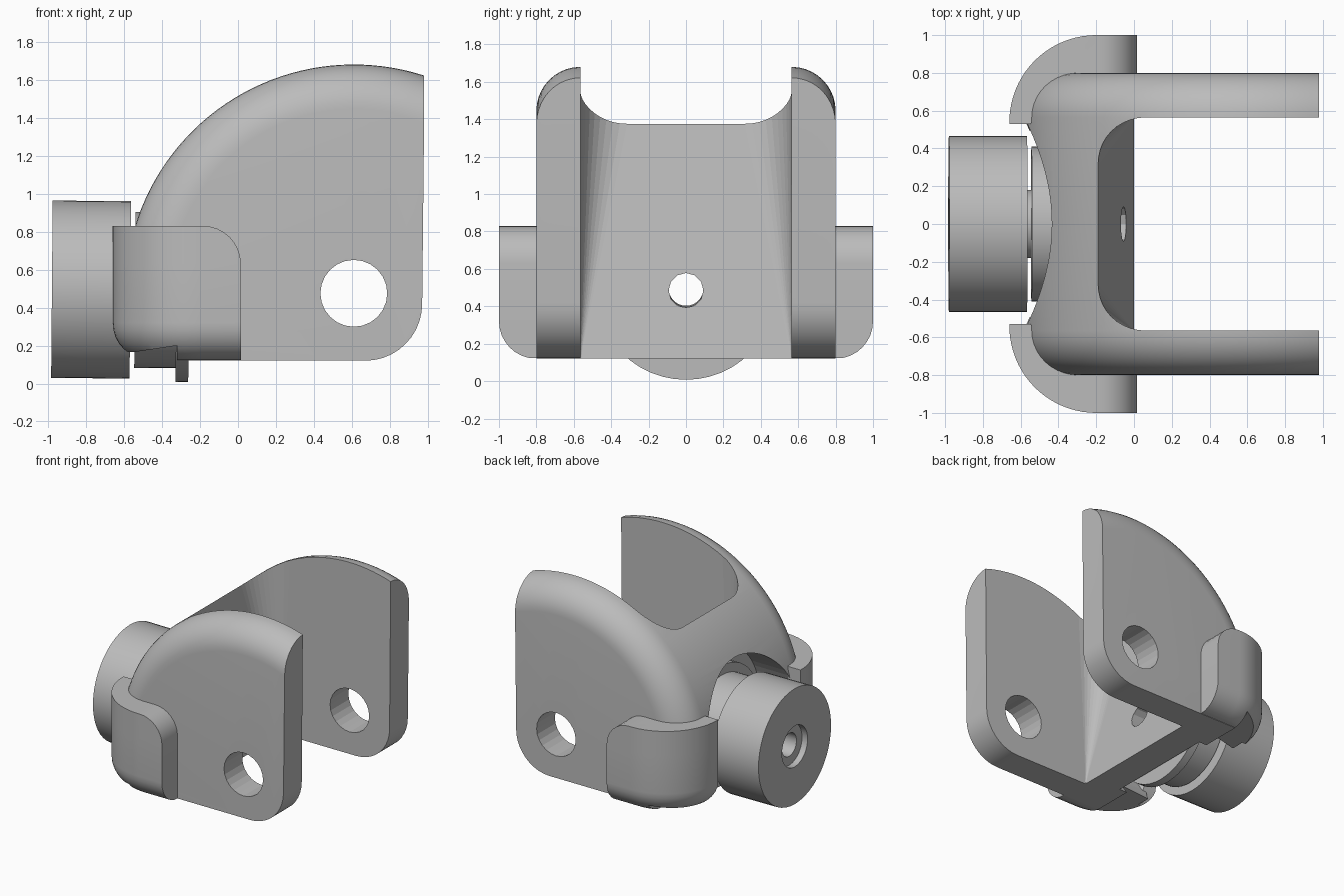
import bpy, bmesh
from math import sin, cos, pi, sqrt, asin, acos, radians

if "Cube" in bpy.data.objects:
    bpy.data.objects.remove(bpy.data.objects["Cube"])

gray = bpy.data.materials.new("plain gray")
gray.use_nodes = True
COLOR = (0.5, 0.5, 0.5, 1)
gray.diffuse_color = COLOR
gray.node_tree.nodes["Principled BSDF"].inputs["Base Color"].default_value = COLOR

PIN_X, PIN_Z = 0.61, 0.475      # pin axis, also the centre of the rounded back
AXLE_Z = 0.485                  # axle axis along x
BASE = 0.12                     # underside of the bracket


def loft(name, rings, closed=False):
    """Skin a list of equal-length rings; cap the ends or join them in a loop."""
    bm = bmesh.new()
    rows = [[bm.verts.new(p) for p in ring] for ring in rings]
    n = len(rows[0])
    pairs = list(zip(rows, rows[1:]))
    if closed:
        pairs.append((rows[-1], rows[0]))
    else:
        bm.faces.new(rows[0])
        bm.faces.new(rows[-1])
    for a, b in pairs:
        for i in range(n):
            j = (i + 1) % n
            bm.faces.new((a[i], a[j], b[j], b[i]))
    bmesh.ops.recalc_face_normals(bm, faces=bm.faces)
    mesh = bpy.data.meshes.new(name)
    bm.to_mesh(mesh)
    bm.free()
    obj = bpy.data.objects.new(name, mesh)
    mesh.materials.append(gray)
    bpy.context.collection.objects.link(obj)
    return obj


def arc(cx, cy, r, a0, a1, n):
    return [(cx + r * cos(a0 + (a1 - a0) * i / n), cy + r * sin(a0 + (a1 - a0) * i / n))
            for i in range(n + 1)]


def rod(name, axis, center, r, lo, hi, n):
    ring = arc(0, 0, r, 0, 2 * pi * (n - 1) / n, n - 1)
    if axis == "x":
        rings = [[(t, center[0] + u, center[1] + v) for u, v in ring] for t in (lo, hi)]
    else:
        rings = [[(center[0] + u, t, center[1] + v) for u, v in ring] for t in (lo, hi)]
    return loft(name, rings)


def cut(obj, cutter):
    cutter.hide_render = True
    cutter.hide_viewport = True
    mod = obj.modifiers.new(cutter.name, "BOOLEAN")
    mod.operation = "DIFFERENCE"
    mod.solver = "EXACT"
    mod.object = cutter


def smooth(obj):
    bpy.ops.object.select_all(action="DESELECT")
    obj.select_set(True)
    bpy.context.view_layer.objects.active = obj
    bpy.ops.object.shade_smooth_by_angle(angle=radians(30))


# Bracket: side profile lofted across the width, its rounded rim shrinking outward
def side_profile(r):
    start = acos((0.98 - PIN_X) / r)
    end = pi + asin((PIN_Z - BASE) / r)
    return arc(PIN_X, PIN_Z, r, start, end, 48) + arc(0.67, BASE + 0.3, 0.3, -pi / 2, 0, 10)


RIM = 0.235
half = []
for i in range(11):
    a = pi / 2 * i / 10
    half.append((0.565 + RIM * sin(a), 1.205 - RIM * (1 - cos(a))))
stations = [(-y, r) for y, r in reversed(half)] + half
bracket = loft("bracket", [[(x, y, z) for x, z in side_profile(r)] for y, r in stations])

# Pocket between the cheeks: leaning wall whose corner radius grows upward
def pocket_ring(z):
    t = (z - BASE) / 1.255
    x, r, w = -0.19 * t, max(0.25 * t, 0.004), 0.565
    pts = arc(x + r, w - r, r, pi / 2, pi, 10) + arc(x + r, r - w, r, pi, 1.5 * pi, 10)
    return [(px, py, z) for px, py in pts + [(1.5, -w), (1.5, w)]]


cut(bracket, loft("pocket_cutter", [pocket_ring(BASE - 0.02 + 0.1 * i) for i in range(20)]))
cut(bracket, rod("recess_cutter", "x", (0, AXLE_Z), 0.59, -1.2, -0.25, 64))
cut(bracket, rod("axle_hole_cutter", "x", (0, AXLE_Z), 0.093, -0.4, 0.3, 12))
cut(bracket, rod("pin_hole_cutter", "y", (PIN_X, PIN_Z), 0.176, -1.1, 1.1, 24))

# Relief under the rear corners
relief = [(-1, -0.2), (-0.32, -0.2), (-0.32, 0.2), (-0.55, 0.165), (-1, 0.165)]
relief_cutter = loft("relief_cutter", [[(x, y, z) for x, z in relief] for y in (-1.2, 1.2)])
cut(bracket, relief_cutter)
smooth(bracket)


# Wrap-around ears: plan outline lofted upward, with a rounded underside and end corner
def ear_ring(z, side):
    r = 0.2
    d = r - sqrt(max(0, r * r - max(0, r - (z - BASE)) ** 2))
    end_x = 0.015 - r + sqrt(max(0, r * r - max(0, z - 0.63) ** 2))
    big = 0.46 - d
    tip = asin((d - 0.01) / big)
    pts = [(end_x, 0.72), (end_x, 1 - d)]
    pts += arc(-0.2, 0.54, big, pi / 2, pi - tip, 20)
    pts += [(-0.55 + 0.95 * d, 0.53 + d), (-0.3, 0.74)]
    return [(x, side * y, z) for x, y in pts]


levels = [BASE + 0.003 + 0.197 * (1 - cos(pi / 2 * i / 8)) for i in range(9)]
levels += [0.63 + 0.2 * sin(pi / 2 * i / 8) for i in range(9)]
for name, side in (("front_ear", -1), ("back_ear", 1)):
    ear = loft(name, [ear_ring(z, side) for z in levels])
    cut(ear, relief_cutter)
    smooth(ear)


# Turned parts on the axle: closed profiles of (x, radius) including the bore
def turned(name, profile, n=48):
    rings = [[(x, y, z) for y, z in arc(0, 0, r, 0, 2 * pi * (n - 1) / n, n - 1)]
             for x, r in profile]
    obj = loft(name, rings, closed=True)
    obj.location.z = AXLE_Z + 0.003
    obj.rotation_euler.y = radians(0.5)
    smooth(obj)
    return obj


BORE = 0.093
turned("knob", [(-0.98, 0.467), (-0.567, 0.467), (-0.567, 0.18), (-0.54, 0.18),
                (-0.54, BORE), (-0.93, BORE), (-0.93, 0.165), (-0.98, 0.165)])
turned("flange", [(-0.543, 0.41), (-0.325, 0.41), (-0.325, 0.483), (-0.258, 0.483),
                  (-0.258, BORE), (-0.543, BORE)])
